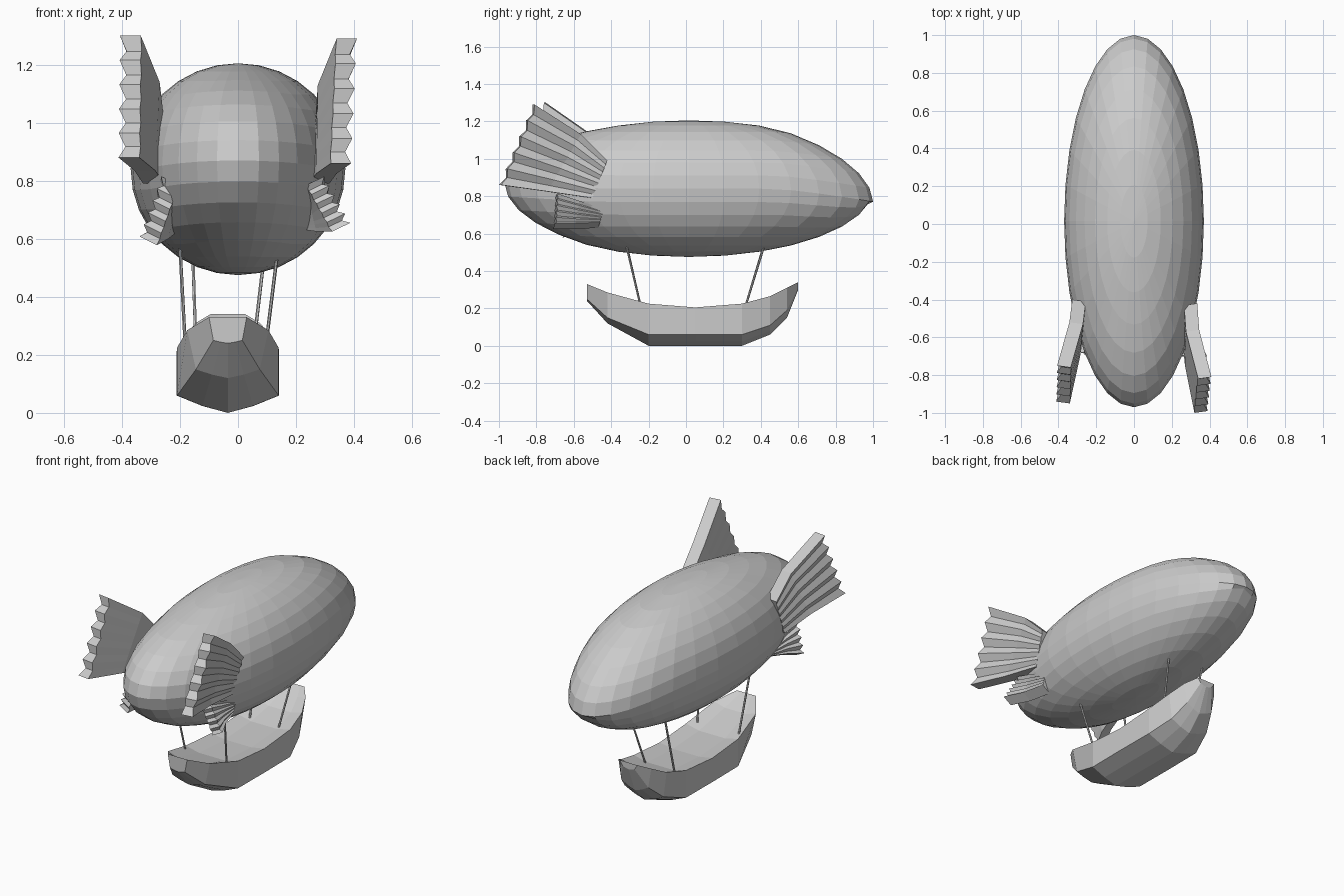
import bpy, bmesh, math
from mathutils import Vector

if "Cube" in bpy.data.objects:
    bpy.data.objects.remove(bpy.data.objects["Cube"])


def finish(name, bm):
    bmesh.ops.recalc_face_normals(bm, faces=bm.faces)
    me = bpy.data.meshes.new(name)
    bm.to_mesh(me)
    bm.free()
    ob = bpy.data.objects.new(name, me)
    bpy.context.collection.objects.link(ob)
    return ob


# Gas balloon: stretched sphere with drooping nose and raised tail
def balloon():
    bm = bmesh.new()
    bmesh.ops.create_uvsphere(bm, u_segments=32, v_segments=16, radius=1)
    for v in bm.verts:
        x, y, z = v.co
        section = max(math.sqrt(max(1 - y * y, 0)), 0.01)
        droop = 0.07 * max(0, (y - 0.45) / 0.55) ** 1.3
        weight = min(1, max(0, 1 + z / section))
        lift = 0.03 * max(0, (-y - 0.5) / 0.5)
        v.co = (x * 0.37, 0.015 + y * 0.985,
                0.84 + z * 0.365 - droop * weight + lift)
    finish("balloon", bm)


# Pleated fan fin: flat inner face, zigzag outer face and toothed end
def fin(name, top, bottom, out, tooth=0.02, pleat=0.02, rays=10):
    bm = bmesh.new()
    top = [Vector(p) for p in top]
    bottom = [Vector(p) for p in bottom]
    out = Vector(out)
    flat, ribbed = [], []
    last = len(top) - 1
    for i in range(rays + 1):
        t = i / rays
        row_f, row_r = [], []
        for j, (a, b) in enumerate(zip(top, bottom)):
            p = a.lerp(b, t)
            if j == last and i % 2:
                p = p - (p - top[0].lerp(bottom[0], t)).normalized() * tooth
            depth = 1 - (pleat / out.length) * (i % 2) * (0.4 + 0.6 * j / last)
            row_f.append(bm.verts.new(p))
            row_r.append(bm.verts.new(p + out * depth))
        flat.append(row_f)
        ribbed.append(row_r)
    for i in range(rays):
        for j in range(last):
            for g in (flat, ribbed):
                bm.faces.new((g[i][j], g[i + 1][j], g[i + 1][j + 1], g[i][j + 1]))
        for j in (0, last):
            bm.faces.new((flat[i][j], flat[i + 1][j], ribbed[i + 1][j], ribbed[i][j]))
    for i in (0, rays):
        for j in range(last):
            bm.faces.new((flat[i][j], flat[i][j + 1], ribbed[i][j + 1], ribbed[i][j]))
    finish(name, bm)


# Boat gondola: loft of (y, rim half width, rim z, chine half width, chine z, keel z)
def gondola():
    cx = -0.035
    sections = [
        (-0.53, 0.065, 0.33, 0.050, 0.25, 0.24, 0.00),
        (-0.42, 0.140, 0.285, 0.110, 0.15, 0.12, 0.02),
        (-0.20, 0.175, 0.225, 0.175, 0.06, 0.00, 0.02),
        (0.05, 0.177, 0.205, 0.177, 0.06, 0.00, 0.015),
        (0.30, 0.175, 0.225, 0.175, 0.06, 0.00, 0.02),
        (0.45, 0.150, 0.265, 0.130, 0.11, 0.06, 0.02),
        (0.54, 0.110, 0.31, 0.090, 0.19, 0.15, 0.01),
        (0.60, 0.060, 0.34, 0.040, 0.31, 0.30, 0.00),
    ]
    bm = bmesh.new()
    rings = []
    for y, rw, rz, cw, cz, kz, dip in sections:
        pts = [(-rw, rz), (-cw, cz), (-cw * 0.5, kz + (cz - kz) * 0.4), (0, kz),
               (cw * 0.5, kz + (cz - kz) * 0.4), (cw, cz), (rw, rz),
               (rw * 0.5, rz - dip), (-rw * 0.5, rz - dip)]
        rings.append([bm.verts.new((cx + x, y, z)) for x, z in pts])
    n = len(rings[0])
    for a, b in zip(rings, rings[1:]):
        for k in range(n):
            bm.faces.new((a[k], a[(k + 1) % n], b[(k + 1) % n], b[k]))
    bm.faces.new(rings[0])
    bm.faces.new(rings[-1])
    finish("gondola", bm)


# Suspension rod between two points
def rod(name, a, b, radius=0.006):
    a, b = Vector(a), Vector(b)
    bm = bmesh.new()
    bmesh.ops.create_cone(bm, cap_ends=True, segments=6, radius1=radius,
                          radius2=radius, depth=(b - a).length)
    ob = finish(name, bm)
    ob.location = (a + b) / 2
    ob.rotation_euler = (b - a).to_track_quat('Z', 'Y').to_euler()


balloon()
gondola()

# Large upper fins
fin("upper_fin_right",
    [(0.265, -0.43, 0.99), (0.275, -0.57, 1.13), (0.34, -0.82, 1.29)],
    [(0.245, -0.51, 0.79), (0.27, -0.75, 0.825), (0.32, -1.0, 0.86)],
    (0.07, 0.01, 0.0))
fin("upper_fin_left",
    [(-0.255, -0.41, 1.01), (-0.27, -0.53, 1.14), (-0.335, -0.76, 1.30)],
    [(-0.255, -0.49, 0.79), (-0.285, -0.70, 0.835), (-0.34, -0.95, 0.88)],
    (-0.072, 0.01, 0.0))

# Small lower fins
fin("lower_fin_right",
    [(0.235, -0.45, 0.70), (0.24, -0.58, 0.745), (0.235, -0.70, 0.785)],
    [(0.235, -0.47, 0.63), (0.27, -0.60, 0.625), (0.325, -0.71, 0.625)],
    (0.062, 0.01, 0.03), 0.012, 0.018)
fin("lower_fin_left",
    [(-0.215, -0.45, 0.69), (-0.21, -0.58, 0.74), (-0.205, -0.70, 0.785)],
    [(-0.215, -0.47, 0.62), (-0.24, -0.57, 0.60), (-0.28, -0.66, 0.578)],
    (-0.06, 0.01, 0.03), 0.012, 0.018)

# Four rods from balloon to gondola
rod("rear_rod_left", (-0.18, -0.24, 0.20), (-0.20, -0.325, 0.57))
rod("rear_rod_right", (0.092, -0.24, 0.20), (0.137, -0.325, 0.56))
rod("front_rod_left", (-0.144, 0.315, 0.20), (-0.156, 0.42, 0.55))
rod("front_rod_right", (0.05, 0.315, 0.20), (0.09, 0.42, 0.54))
